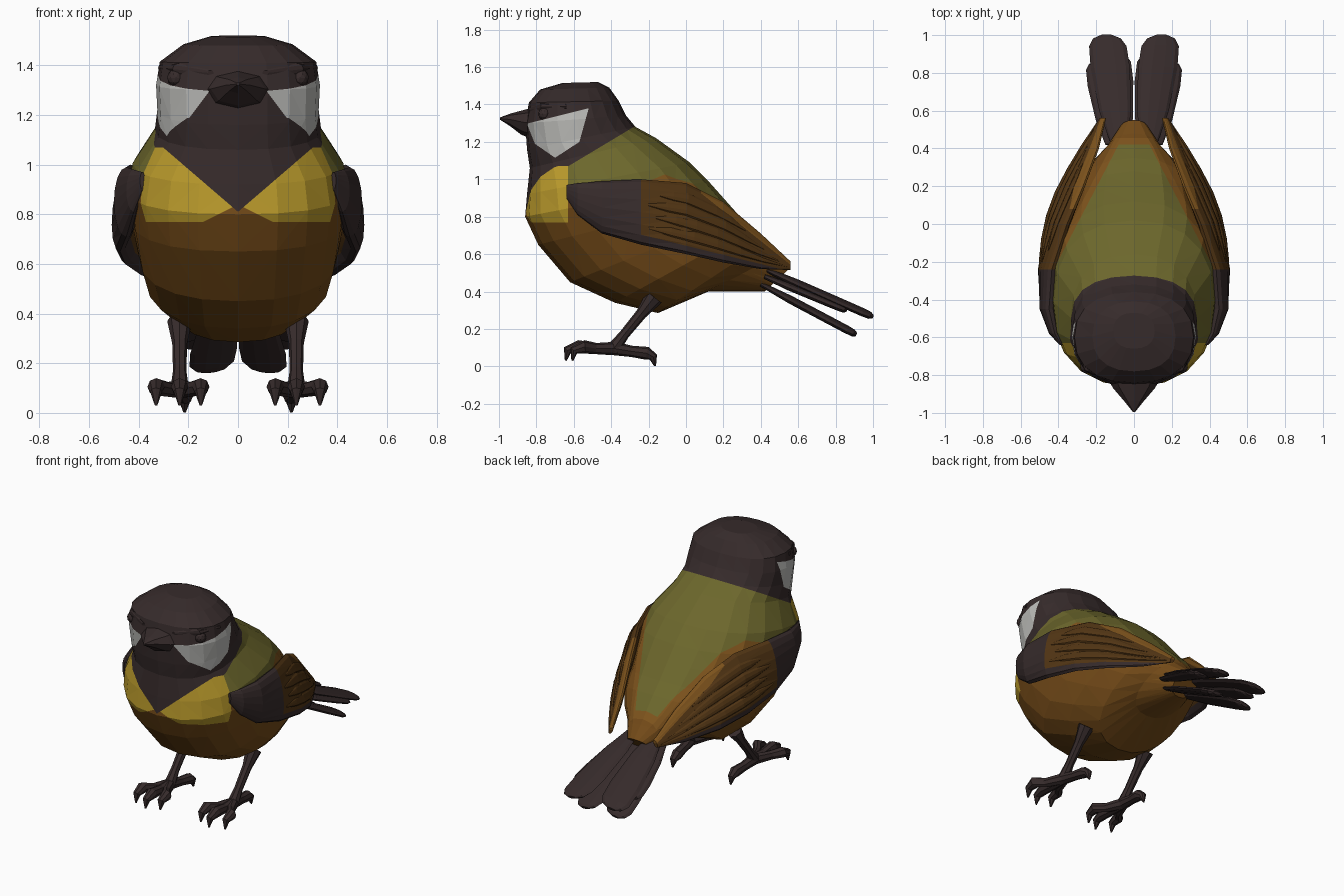
import bpy
import bmesh
import math
from mathutils import Vector

default_cube = bpy.data.objects.get("Cube")
if default_cube:
    bpy.data.objects.remove(default_cube)


def make_material(name, colour):
    material = bpy.data.materials.new(name)
    material.use_nodes = True
    material.diffuse_color = (*colour, 1)
    shader = next(n for n in material.node_tree.nodes if n.type == "BSDF_PRINCIPLED")
    shader.inputs["Base Color"].default_value = (*colour, 1)
    shader.inputs["Roughness"].default_value = 0.8
    return material


charcoal = make_material("charcoal plumage", (0.037, 0.024, 0.024))
chestnut = make_material("chestnut belly", (0.17, 0.068, 0.009))
olive = make_material("olive back", (0.15, 0.135, 0.025))
yellow = make_material("yellow breast", (0.5, 0.33, 0.025))
white = make_material("pale cheek", (0.5, 0.5, 0.48))
umber = make_material("umber wing", (0.085, 0.036, 0.007))
orange = make_material("orange feather edge", (0.21, 0.088, 0.012))


def loft(bm, rings, sides=8, power=1.0):
    """Skin rounded rings, each given as centre and two half-axis vectors."""
    loops = []
    for centre, a, b in rings:
        loop = []
        for i in range(sides):
            angle = math.tau * i / sides
            c, s = math.cos(angle), math.sin(angle)
            c = math.copysign(abs(c) ** power, c)
            s = math.copysign(abs(s) ** power, s)
            loop.append(bm.verts.new(centre + a * c + b * s))
        loops.append(loop)
    for low, high in zip(loops, loops[1:]):
        for i in range(sides):
            j = (i + 1) % sides
            bm.faces.new((low[i], low[j], high[j], high[i]))
    bm.faces.new(loops[0])
    bm.faces.new(loops[-1])


def sweep(bm, points, widths, heights=None, lateral=(1, 0, 0), sides=8):
    """Skin a path with a given half-width and half-height at each point."""
    points = [Vector(p) for p in points]
    lateral = Vector(lateral).normalized()
    rings = []
    for i, point in enumerate(points):
        along = points[min(i + 1, len(points) - 1)] - points[max(i - 1, 0)]
        up = along.cross(lateral).normalized()
        height = (heights or widths)[i]
        rings.append((point, lateral * widths[i], up * height))
    loft(bm, rings, sides)


def inside(face, planes):
    centre = face.calc_center_median()
    return all(Vector(p[:3]).dot(centre) + p[3] > 0 for p in planes)


def paint(bm, index, planes):
    """Cut a convex region (ax + by + cz + d > 0) into the skin and colour it."""
    for i, plane in enumerate(planes):
        faces = [f for f in bm.faces if inside(f, planes[:i])]
        edges = {e for f in faces for e in f.edges}
        verts = {v for f in faces for v in f.verts}
        normal = Vector(plane[:3])
        bmesh.ops.bisect_plane(
            bm, geom=[*verts, *edges, *faces], dist=1e-5, plane_no=normal,
            plane_co=normal * (-plane[3] / normal.length_squared))
    for face in bm.faces:
        if inside(face, planes):
            face.material_index = index


def outline_planes(outline):
    """Planes bounding a counter-clockwise side outline of (y, z) points."""
    planes = []
    for (y, z), (y2, z2) in zip(outline, outline[1:] + outline[:1]):
        ny, nz = z - z2, y2 - y
        planes.append((0, ny, nz, -ny * y - nz * z))
    return planes


def finish(bm, name, materials, mirror=False):
    bmesh.ops.recalc_face_normals(bm, faces=bm.faces[:])
    mesh = bpy.data.meshes.new(name)
    bm.to_mesh(mesh)
    bm.free()
    for material in materials:
        mesh.materials.append(material)
    obj = bpy.data.objects.new(name, mesh)
    bpy.context.collection.objects.link(obj)
    if mirror:
        obj.modifiers.new("mirror", "MIRROR").use_clip = False
    return obj


# Head and body: front y, z, back y, z and half-width, from crown to rump
body_rings = [
    (-0.66, 1.515, -0.47, 1.52, 0.11), (-0.78, 1.48, -0.41, 1.49, 0.22),
    (-0.84, 1.41, -0.36, 1.42, 0.315), (-0.86, 1.30, -0.32, 1.34, 0.33),
    (-0.85, 1.16, -0.27, 1.28, 0.325), (-0.835, 1.06, -0.16, 1.22, 0.335),
    (-0.85, 0.92, 0.02, 1.09, 0.425), (-0.86, 0.80, 0.12, 0.99, 0.445),
    (-0.79, 0.65, 0.20, 0.90, 0.43), (-0.62, 0.45, 0.28, 0.81, 0.40),
    (-0.38, 0.34, 0.35, 0.74, 0.37), (-0.15, 0.285, 0.42, 0.66, 0.28),
    (0.12, 0.40, 0.48, 0.59, 0.17), (0.42, 0.40, 0.55, 0.52, 0.08),
]
bm = bmesh.new()
rings = []
for yf, zf, yb, zb, width in body_rings:
    front, back = Vector((0, yf, zf)), Vector((0, yb, zb))
    rings.append(((front + back) / 2, (front - back) / 2, Vector((width, 0, 0))))
loft(bm, rings, sides=20, power=0.86)
bmesh.ops.triangulate(bm, faces=bm.faces[:])

# Back: orange border first, olive inside it
for index, margin in ((2, 0.035), (1, 0)):
    reach = 0.30 + margin
    paint(bm, index, [
        (0, 1, 0, 0.64), (0, -1, 0, 0.42 + margin), (0, 0.43, 1, -0.685 + margin),
        (1, -0.52, 0, reach), (-1, -0.52, 0, reach)])
# Yellow breast
for s in (1, -1):
    paint(bm, 3, [(s, 0, 0, 0), (0, -1, 0, -0.63), (0, 0, 1, -0.77), (s * 0.5, 0, 1, -0.84)])
# Dark hood, then the pointed bib
paint(bm, 4, [(0, 0, 1, -1.07), (0, -0.6, 1, -1.448)])
for s in (1, -1):
    paint(bm, 4, [(s, 0, 0, 0), (0, -1, 0, -0.6), (-s * 0.86, 0, 1, -0.81)])
# Pale cheeks
cheek = [(-0.88, 1.24), (-0.70, 1.115), (-0.57, 1.2), (-0.52, 1.38), (-0.9, 1.285)]
for s in (1, -1):
    paint(bm, 5, [(s, 0, 0.75, -1.0875)] + outline_planes(cheek))
finish(bm, "body", [chestnut, olive, orange, yellow, charcoal, white])

# Beak
bm = bmesh.new()
sweep(bm, [(0, -0.80, 1.30), (0, -0.87, 1.305), (0, -0.94, 1.32), (0, -0.995, 1.325)],
      [0.15, 0.11, 0.05, 0.006], [0.09, 0.068, 0.033, 0.006])
finish(bm, "beak", [charcoal])

# Brow ridges and eyes
bm = bmesh.new()
sweep(bm, [(0.11, -0.84, 1.37), (0.24, -0.775, 1.385), (0.31, -0.64, 1.39)],
      [0.012, 0.024, 0.012])
finish(bm, "brows", [charcoal], mirror=True)
bm = bmesh.new()
bmesh.ops.create_icosphere(bm, subdivisions=2, radius=0.036)
bmesh.ops.translate(bm, verts=bm.verts[:], vec=(0.25, -0.755, 1.35))
finish(bm, "eyes", [charcoal], mirror=True)

# Wings: y, bottom z, top z, middle x, half-thickness, inward lean of the top
wing_stations = [
    (-0.64, 0.90, 0.97, 0.385, 0.01, 0), (-0.58, 0.81, 0.98, 0.42, 0.03, 0),
    (-0.45, 0.71, 0.99, 0.45, 0.05, 0), (-0.24, 0.65, 1.0, 0.455, 0.05, 0.02),
    (0.0, 0.60, 0.98, 0.405, 0.045, 0.05), (0.2, 0.555, 0.88, 0.33, 0.04, 0.06),
    (0.4, 0.52, 0.71, 0.235, 0.03, 0.04), (0.56, 0.515, 0.56, 0.165, 0.014, 0.01),
]


def wing_section(y):
    for low, high in zip(wing_stations, wing_stations[1:]):
        if y <= high[0]:
            break
    t = (y - low[0]) / (high[0] - low[0])
    _, bottom, top, x, thick, lean = (p + (q - p) * t for p, q in zip(low, high))
    return (Vector((x, y, (bottom + top) / 2)),
            Vector((-lean, 0, (top - bottom) / 2)), Vector((thick, 0, 0)))


bm = bmesh.new()
loft(bm, [wing_section(station[0]) for station in wing_stations], sides=16)
bmesh.ops.triangulate(bm, faces=bm.faces[:])
paint(bm, 1, [(0, 1, 0, 0.24), (0, 0.246, 1, -0.645)])
paint(bm, 2, [(0, 1, 0, -0.08), (0, 0.8, 1, -0.99)])
finish(bm, "wings", [charcoal, umber, orange], mirror=True)

# Overlapping flight feathers lying on the wings
bm = bmesh.new()
for height, start, end in ((-0.45, -0.2, 0.54), (-0.1, -0.16, 0.5),
                           (0.25, -0.2, 0.42), (0.58, -0.14, 0.32)):
    rings = []
    for step, swell in enumerate((0.2, 0.8, 1, 1, 1, 0.8, 0.2)):
        centre, tall, thick = wing_section(start + (end - start) * step / 6)
        centre += tall * height + thick * math.sqrt(1 - height ** 2)
        rings.append((centre, tall * 0.17 * swell, Vector((0.012 * swell, 0, 0))))
    loft(bm, rings)
finish(bm, "flight_feathers", [umber], mirror=True)

# Tail: three rounded feathers on each side
bm = bmesh.new()
for base, tip, width in (((0.08, 0.42, 0.52), (0.145, 1.0, 0.265), 0.105),
                         ((0.12, 0.42, 0.48), (0.185, 0.86, 0.30), 0.08),
                         ((0.07, 0.40, 0.44), (0.11, 0.91, 0.17), 0.095)):
    base, tip = Vector(base), Vector(tip)
    steps = ((0, 0.4), (0.3, 0.8), (0.7, 1), (0.9, 0.95), (0.97, 0.7), (1, 0.3))
    sweep(bm, [base.lerp(tip, t) for t, _ in steps], [width * w for _, w in steps],
          [0.02 * min(1, w + 0.2) for _, w in steps], lateral=(1, 0, -0.12), sides=10)
finish(bm, "tail_feathers", [charcoal], mirror=True)

# Legs
bm = bmesh.new()
sweep(bm, [(0.235, -0.17, 0.37), (0.235, -0.24, 0.28), (0.235, -0.33, 0.17),
           (0.235, -0.39, 0.09)], [0.05, 0.03, 0.027, 0.038])
finish(bm, "legs", [charcoal], mirror=True)

# Feet: three front toes and one hind toe, each with a hooked claw
bm = bmesh.new()
toe_radii = [0.036, 0.03, 0.035, 0.024, 0.005]
ankle = (0.235, -0.38, 0.095)
for x, y in ((0.15, -0.60), (0.235, -0.635), (0.33, -0.60)):
    middle = ((x + ankle[0]) / 2, -0.48, 0.095)
    sweep(bm, [ankle, middle, (x, y + 0.06, 0.105), (x, y, 0.085), (x, y - 0.008, 0.03)],
          toe_radii)
sweep(bm, [ankle, (0.225, -0.29, 0.08), (0.215, -0.21, 0.07), (0.215, -0.175, 0.05),
           (0.215, -0.165, 0.002)], toe_radii)
finish(bm, "feet", [charcoal], mirror=True)
